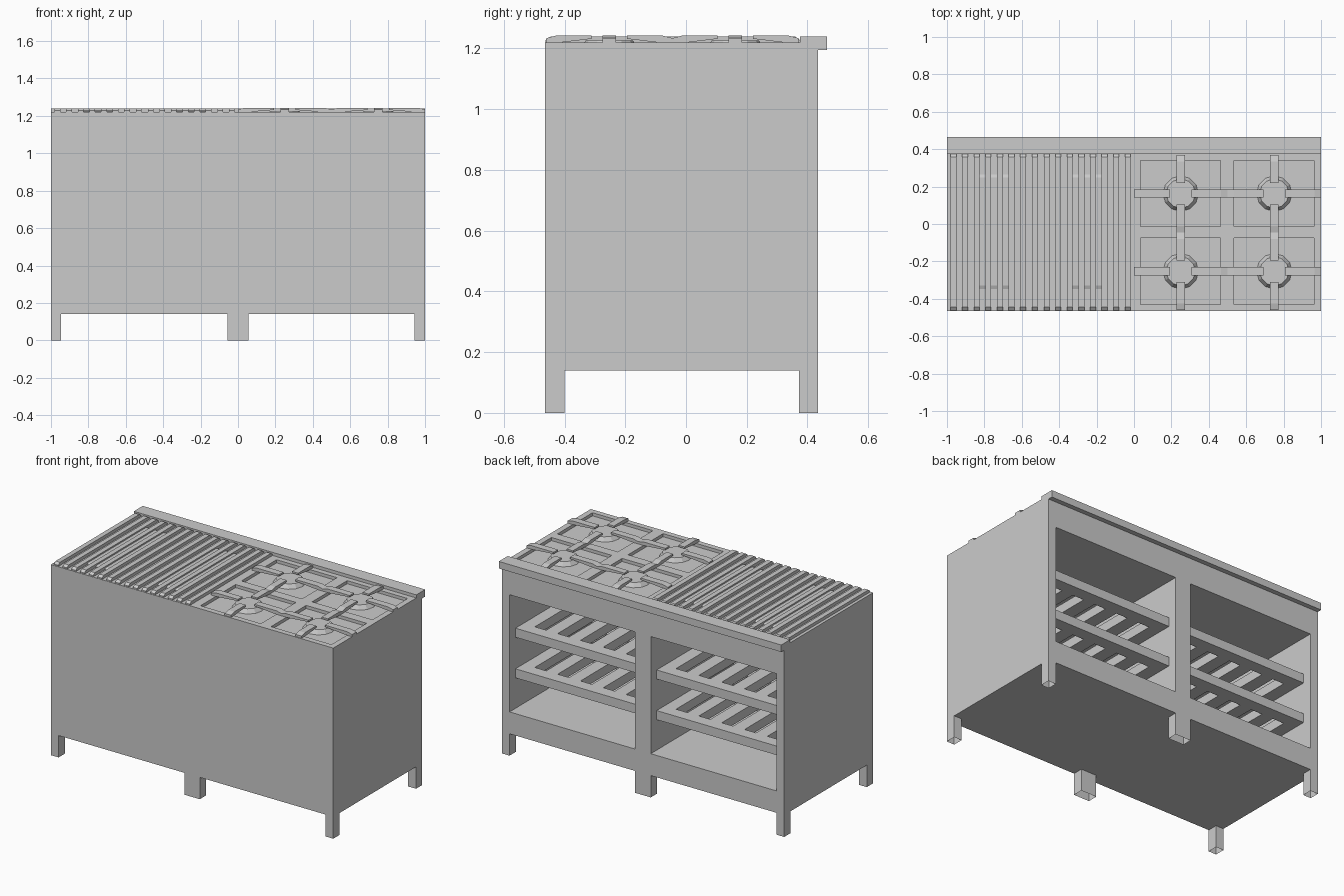
import bpy, bmesh, math
from mathutils import Matrix, Vector

if "Cube" in bpy.data.objects:
    bpy.data.objects.remove(bpy.data.objects["Cube"])


def finish(name, bm):
    bmesh.ops.recalc_face_normals(bm, faces=bm.faces)
    me = bpy.data.meshes.new(name)
    bm.to_mesh(me)
    bm.free()
    ob = bpy.data.objects.new(name, me)
    bpy.context.collection.objects.link(ob)
    return ob


def box(bm, x0, x1, y0, y1, z0, z1):
    m = Matrix.Translation(((x0 + x1) / 2, (y0 + y1) / 2, (z0 + z1) / 2)) \
        @ Matrix.Diagonal((x1 - x0, y1 - y0, z1 - z0, 1))
    bmesh.ops.create_cube(bm, size=1, matrix=m)


def bar(bm, profile, width, matrix):
    """Extrude a (length, height) profile across its width."""
    vs = [bm.verts.new(matrix @ Vector((a, -width / 2, h))) for a, h in profile]
    face = bm.faces.new(vs)
    ext = bmesh.ops.extrude_face_region(bm, geom=[face])
    moved = [v for v in ext['geom'] if isinstance(v, bmesh.types.BMVert)]
    bmesh.ops.translate(bm, verts=moved, vec=matrix.to_3x3() @ Vector((0, width, 0)))


TOP = 1.22
F, B = -0.465, 0.435            # cabinet front and back
BX = (0.25, 0.75)               # burner centres
BY = (-0.2525, 0.1625)

# Cabinet block with two open compartments and four burner wells
bm = bmesh.new()
box(bm, -1, 1, F, B, 0.14, TOP)
cabinet = finish("cabinet", bm)
bm = bmesh.new()
for x0, x1 in ((-0.945, -0.055), (0.055, 0.945)):
    box(bm, x0, x1, -0.40, B + 0.1, 0.28, 1.03)
for x in BX:
    for y in BY:
        box(bm, x - 0.215, x + 0.213, y - 0.177, y + 0.178, TOP - 0.02, TOP + 0.1)
cutter = finish("cabinet_cutter", bm)
cutter.hide_render = True
mod = cabinet.modifiers.new("openings", 'BOOLEAN')
mod.operation = 'DIFFERENCE'
mod.solver = 'EXACT'
mod.object = cutter
bpy.context.view_layer.objects.active = cabinet
bpy.ops.object.modifier_apply(modifier=mod.name)
bpy.data.objects.remove(cutter)

# Legs, open at the ends
bm = bmesh.new()
for x0, x1 in ((-1, -0.945), (-0.055, 0.055), (0.945, 1)):
    for y0, y1 in ((F, -0.40), (0.372, B)):
        box(bm, x0, x1, y0, y1, 0, 0.14)
bm.normal_update()
bmesh.ops.delete(bm, geom=[f for f in bm.faces if abs(f.normal.z) > 0.9], context='FACES')
finish("legs", bm)

# Back lip
bm = bmesh.new()
box(bm, -1, 1, 0.375, 0.465, 1.195, 1.24)
finish("back_lip", bm)

# Slatted shelves
for side, sx in (("left", -0.945), ("right", 0.055)):
    for level, z in (("lower", 0.475), ("upper", 0.735)):
        bm = bmesh.new()
        x1 = sx + 0.89
        box(bm, sx, x1, 0.295, 0.375, z, z + 0.058)
        box(bm, sx, x1, -0.40, -0.32, z, z + 0.058)
        w = 0.89 / 11
        for i in range(6):
            box(bm, sx + 2 * i * w, sx + (2 * i + 1) * w, -0.32, 0.295, z, z + 0.058)
        finish(f"{side}_{level}_shelf", bm)

# Griddle ribs with bevelled ends, plus short low fillers in the middle gaps
along_y = Matrix.Rotation(math.pi / 2, 4, 'Z')


def rib_profile(y0, y1, h):
    return [(y0, TOP), (y1, TOP), (y1, TOP + h * 0.4), (y1 - 0.017, TOP + h),
            (y0 + 0.017, TOP + h), (y0, TOP + h * 0.4)]


for name, gx in (("left_griddle", -0.965), ("right_griddle", -0.467)):
    bm = bmesh.new()
    for i in range(8):
        bar(bm, rib_profile(-0.462, 0.375, 0.02), 0.031,
            Matrix.Translation((gx + i * 0.062, 0, 0)) @ along_y)
    for i in (2, 3, 4):
        bar(bm, rib_profile(-0.347, 0.265, 0.011), 0.031,
            Matrix.Translation((gx + 0.031 + i * 0.062, 0, 0)) @ along_y)
    finish(name, bm)

# Burners and four-armed pan supports
for i, x in enumerate(BX):
    for j, y in enumerate(BY):
        bm = bmesh.new()
        bmesh.ops.create_cone(bm, cap_ends=True, segments=12, radius1=0.095,
                              radius2=0.078, depth=0.026,
                              matrix=Matrix.Translation((x, y, TOP - 0.007)))
        finish(f"burner_{i}{j}", bm)
        bm = bmesh.new()
        for k in range(4):
            end = 0.25 if k % 2 == 0 else 0.2075
            prof = [(0.058, 1.232), (end - 0.05, 1.22), (end, 1.22), (end, 1.234),
                    (end - 0.035, 1.243), (0.058, 1.243)]
            bar(bm, prof, 0.044, Matrix.Translation((x, y, 0))
                @ Matrix.Rotation(k * math.pi / 2, 4, 'Z'))
        finish(f"pan_support_{i}{j}", bm)
